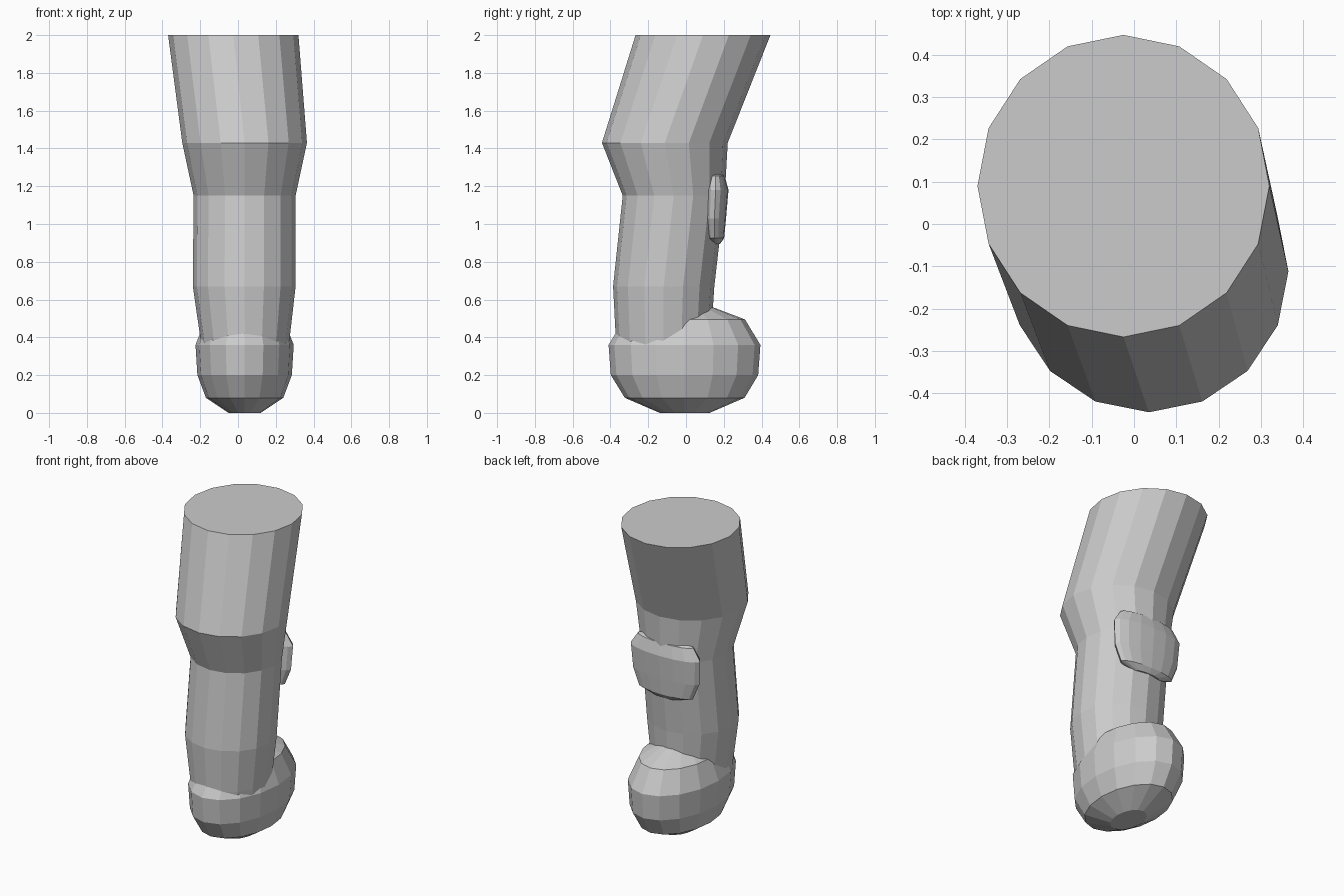
import bpy, bmesh, math

SIDES = 16

grey = bpy.data.materials.new("plain_grey")
grey.diffuse_color = (0.6, 0.6, 0.6, 1.0)


def loft(name, rings):
    """Closed faceted tube through elliptical rings (cx, cy, rx, ry, z)."""
    bm = bmesh.new()
    loops = []
    for cx, cy, rx, ry, z in rings:
        loops.append([bm.verts.new((cx + rx * math.cos(2 * math.pi * i / SIDES),
                                    cy + ry * math.sin(2 * math.pi * i / SIDES), z))
                      for i in range(SIDES)])
    for low, high in zip(loops, loops[1:]):
        for i in range(SIDES):
            j = (i + 1) % SIDES
            bm.faces.new((low[i], low[j], high[j], high[i]))
    bm.faces.new(loops[0][::-1])
    bm.faces.new(loops[-1])
    bmesh.ops.recalc_face_normals(bm, faces=bm.faces[:])
    mesh = bpy.data.meshes.new(name)
    bm.to_mesh(mesh)
    bm.free()
    mesh.materials.append(grey)
    obj = bpy.data.objects.new(name, mesh)
    bpy.context.collection.objects.link(obj)
    return obj


# Bent limb: ankle, shin, knee, thigh
loft("leg", [
    (0.037, -0.12, 0.225, 0.24, 0.30),
    (0.037, -0.12, 0.237, 0.252, 0.40),
    (0.033, -0.118, 0.272, 0.268, 0.67),
    (0.035, -0.065, 0.27, 0.27, 1.15),
    (0.035, -0.112, 0.33, 0.333, 1.43),
    (-0.025, 0.09, 0.345, 0.357, 2.00),
])

# Rounded foot, long from front to back
loft("foot", [
    (0.035, -0.007, 0.085, 0.132, 0.00),
    (0.035, -0.007, 0.205, 0.317, 0.08),
    (0.035, -0.008, 0.25, 0.39, 0.20),
    (0.035, -0.008, 0.26, 0.402, 0.36),
    (0.035, -0.008, 0.207, 0.32, 0.495),
    (0.035, -0.008, 0.09, 0.135, 0.565),
])

# Flattened muscle pad on the back of the leg
loft("calf_pad", [
    (0.035, 0.155, 0.09, 0.025, 0.895),
    (0.035, 0.152, 0.19, 0.05, 0.925),
    (0.035, 0.150, 0.235, 0.062, 1.03),
    (0.035, 0.157, 0.245, 0.068, 1.18),
    (0.035, 0.155, 0.195, 0.05, 1.255),
    (0.035, 0.150, 0.08, 0.025, 1.28),
])
